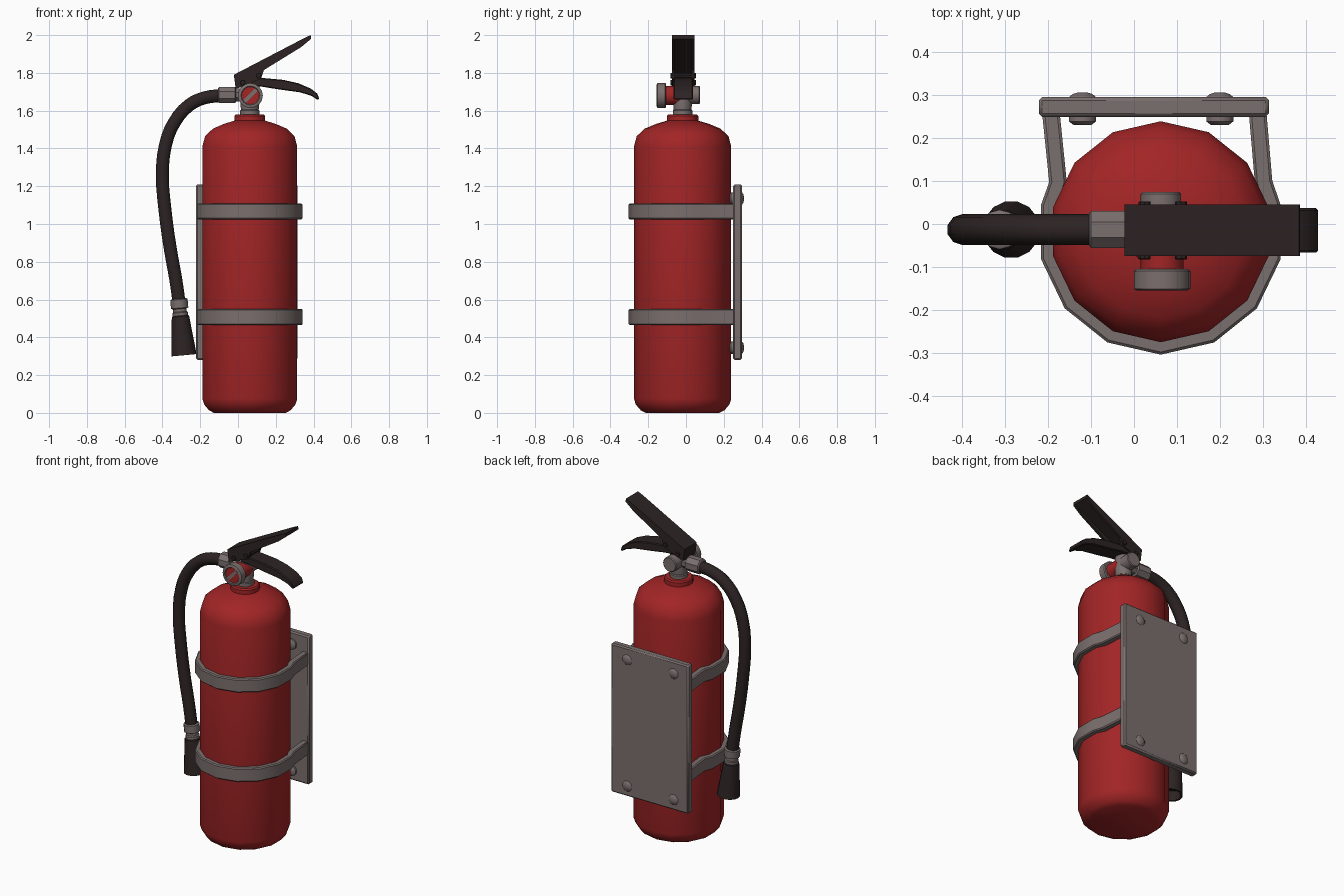
import bpy, bmesh, math
from mathutils import Vector, Matrix

if "Cube" in bpy.data.objects:
    bpy.data.objects.remove(bpy.data.objects["Cube"])


def material(name, rgb):
    m = bpy.data.materials.new(name)
    m.diffuse_color = (*rgb, 1)
    m.use_nodes = True
    m.node_tree.nodes["Principled BSDF"].inputs["Base Color"].default_value = m.diffuse_color
    return m


RED = material("red paint", (0.36, 0.018, 0.019))
GREY = material("warm grey metal", (0.195, 0.16, 0.155))
DARK = material("dark rubber", (0.026, 0.017, 0.017))

CX, CY = 0.0625, -0.018      # tank axis


def finish(name, bm, mat, bevel=0, angle=40):
    bmesh.ops.recalc_face_normals(bm, faces=bm.faces)
    me = bpy.data.meshes.new(name)
    bm.to_mesh(me)
    bm.free()
    me.materials.append(mat)
    ob = bpy.data.objects.new(name, me)
    bpy.context.collection.objects.link(ob)
    if bevel:
        mod = ob.modifiers.new("bevel", "BEVEL")
        mod.width, mod.segments = bevel, 1
        mod.limit_method, mod.angle_limit = "ANGLE", math.radians(50)
    smooth(ob, angle)
    return ob


def smooth(ob, angle):
    bpy.ops.object.select_all(action="DESELECT")
    ob.select_set(True)
    bpy.context.view_layer.objects.active = ob
    bpy.ops.object.shade_smooth_by_angle(angle=math.radians(angle))


def lathe(name, profile, origin, axis, mat, sides=14, phase=math.pi / 2, angle=40):
    """Turn (radius, distance along axis) points around an axis."""
    bm = bmesh.new()
    rings = []
    for r, t in profile:
        rings.append([bm.verts.new((r * math.cos(phase + math.tau * i / sides),
                                    r * math.sin(phase + math.tau * i / sides), t))
                      for i in range(sides)])
    for a, b in zip(rings, rings[1:]):
        for i in range(sides):
            j = (i + 1) % sides
            bm.faces.new((a[i], a[j], b[j], b[i]))
    bm.faces.new(rings[0])
    bm.faces.new(rings[-1])
    axis = Vector(axis)
    if axis.normalized().z < 0.999:
        bm.transform(axis.to_track_quat("Z", "Y").to_matrix().to_4x4())
    bm.transform(Matrix.Translation(origin))
    return finish(name, bm, mat, angle=angle)


def side_extrude(name, profile, y0, y1, mat, bevel=0):
    """Extrude an (x, z) outline along y."""
    bm = bmesh.new()
    f = bm.faces.new([bm.verts.new((x, y0, z)) for x, z in profile])
    new = bmesh.ops.extrude_face_region(bm, geom=[f])["geom"]
    bmesh.ops.translate(bm, vec=(0, y1 - y0, 0),
                        verts=[v for v in new if isinstance(v, bmesh.types.BMVert)])
    return finish(name, bm, mat, bevel)


def strap(name, z0, z1):
    step = math.tau / 14
    arc = [2.5] + list(range(3, 12)) + [11.5]
    path = [Vector((-0.194, 0.262))]
    path += [Vector((CX + 0.266 * math.cos(math.pi / 2 + k * step),
                     CY + 0.266 * math.sin(math.pi / 2 + k * step))) for k in arc]
    path.append(Vector((0.288, 0.262)))
    bm = bmesh.new()
    loops = []
    for i, p in enumerate(path):
        t = (path[min(i + 1, len(path) - 1)] - path[max(i - 1, 0)]).normalized()
        n = Vector((t.y, -t.x)) * 0.0205
        loops.append([bm.verts.new((*(p + n * s), z))
                      for s, z in ((1, z0), (1, z1), (-1, z1), (-1, z0))])
    for a, b in zip(loops, loops[1:]):
        for i in range(4):
            j = (i + 1) % 4
            bm.faces.new((a[i], a[j], b[j], b[i]))
    bm.faces.new(loops[0])
    bm.faces.new(loops[-1])
    return finish(name, bm, GREY, bevel=0.006)


# Tank with rounded base and shoulder, and neck collar
lathe("tank", [(0.195, 0), (0.222, 0.014), (0.248, 0.045), (0.2575, 0.075), (0.2575, 1.41),
               (0.243, 1.465), (0.2, 1.505), (0.14, 1.53), (0.08, 1.548)], (CX, CY, 0), (0, 0, 1), RED,
      angle=50)
lathe("neck_collar", [(0.083, 1.53), (0.083, 1.572), (0.076, 1.58)], (CX, CY, 0), (0, 0, 1), RED)

# Wall plate with four through bolts, and two straps
side_extrude("wall_plate", [(-0.222, 0.28), (0.315, 0.28), (0.315, 1.21), (-0.222, 1.21)],
             0.25, 0.296, GREY, bevel=0.008)
for x in (-0.12, 0.2):
    for z in (0.345, 1.135):
        for y, d in ((0.294, 1), (0.252, -1)):
            lathe("plate_bolt", [(0.033, -0.01), (0.033, 0.002), (0.024, 0.009), (0.01, 0.013)] if d > 0
                  else [(0.033, -0.01), (0.033, 0.013), (0.022, 0.021)],
                  (x, y, z), (0, d, 0), GREY, sides=10)
strap("lower_strap", 0.465, 0.55)
strap("upper_strap", 1.025, 1.108)

# Valve body, side plug and hose connector
lathe("valve_body", [(0.052, 1.57), (0.052, 1.6), (0.047, 1.605), (0.05, 1.64), (0.05, 1.76)],
      (CX, CY, 0), (0, 0, 1), GREY, sides=12)
lathe("side_plug", [(0.047, 0), (0.047, 0.09), (0.042, 0.095)], (CX, -0.02, 1.683), (0, 1, 0), GREY, sides=12)
lathe("hose_connector", [(0.036, 0), (0.036, 0.06), (0.047, 0.065), (0.047, 0.15), (0.04, 0.155)],
      (0.05, -0.013, 1.683), (-1, 0, 0), GREY, sides=8, phase=math.pi / 8)

# Pressure gauge: red stem, grey rim, red dial and needle
lathe("gauge_stem", [(0.05, 0), (0.05, 0.1)], (CX + 0.003, -0.015, 1.68), (0, -1, 0), RED, sides=12)
lathe("gauge_rim", [(0.06, 0.09), (0.066, 0.095), (0.066, 0.136), (0.058, 0.14), (0.05, 0.14), (0.047, 0.132)],
      (CX + 0.003, -0.015, 1.68), (0, -1, 0), GREY, sides=16)
lathe("gauge_dial", [(0.046, 0), (0.046, 0.004)], (CX + 0.003, -0.146, 1.68), (0, -1, 0), RED, sides=16)
gx, gz, c, s = CX + 0.003, 1.68, 0.031, 0.007
side_extrude("gauge_needle", [(gx - c - s, gz - c + s), (gx - c + s, gz - c - s),
                              (gx + c + s, gz + c - s), (gx + c - s, gz + c + s)],
             -0.152, -0.148, GREY)

# Squeeze lever: folded channel made of a top sheet and two side flanges
flange = [(-0.022, 1.79), (0.35, 1.984), (0.385, 2.0), (0.387, 1.98), (0.335, 1.937),
          (0.137, 1.815), (0.122, 1.768), (-0.012, 1.715)]
for y0, y1 in ((-0.075, -0.06), (0.03, 0.045)):
    side_extrude("squeeze_lever_flange", flange, y0, y1, DARK)
side_extrude("squeeze_lever_top", [(-0.022, 1.79), (0.35, 1.984), (0.385, 2.0), (0.387, 1.98),
                                   (0.352, 1.96), (-0.002, 1.776), (0.006, 1.722), (-0.012, 1.715)],
             -0.066, 0.036, DARK)

# Fixed carry handle and hinge pins
side_extrude("carry_handle", [(0.0, 1.735), (0.02, 1.772), (0.13, 1.773), (0.24, 1.763), (0.32, 1.745),
                              (0.385, 1.717), (0.42, 1.69), (0.431, 1.66), (0.42, 1.658), (0.39, 1.678),
                              (0.33, 1.697), (0.22, 1.712), (0.12, 1.728)], -0.067, 0.037, DARK, bevel=0.005)
for x, z in ((0.025, 1.748), (0.11, 1.785)):
    lathe("hinge_pin", [(0.012, -0.068), (0.014, -0.066), (0.014, 0.066), (0.012, 0.068)],
          (x, -0.015, z), (0, 1, 0), DARK, sides=8)

# Hose
cu = bpy.data.curves.new("hose", "CURVE")
cu.dimensions = "3D"
cu.bevel_depth, cu.bevel_resolution, cu.resolution_u = 0.036, 3, 3
cu.use_fill_caps = True
pts = [(-0.08, 1.681), (-0.177, 1.668), (-0.257, 1.63), (-0.336, 1.54), (-0.384, 1.418),
       (-0.4, 1.26), (-0.386, 1.07), (-0.357, 0.86), (-0.33, 0.71), (-0.31, 0.57)]
sp = cu.splines.new("BEZIER")
sp.bezier_points.add(len(pts) - 1)
for bp, (x, z) in zip(sp.bezier_points, pts):
    bp.co = (x, -0.013, z)
    bp.handle_left_type = bp.handle_right_type = "AUTO"
hose = bpy.data.objects.new("hose", cu)
bpy.context.collection.objects.link(hose)
cu.materials.append(DARK)
bpy.ops.object.select_all(action="DESELECT")
hose.select_set(True)
bpy.context.view_layer.objects.active = hose
bpy.ops.object.convert(target="MESH")
smooth(bpy.context.view_layer.objects.active, 50)

# Hose collar and nozzle along one tilted axis
top, aim = Vector((-0.313, -0.013, 0.6)), (0.027, 0, -0.295)
lathe("nozzle_collar", [(0.04, -0.004), (0.046, 0), (0.046, 0.045), (0.036, 0.05), (0.036, 0.065),
                        (0.041, 0.07), (0.041, 0.1)], top, aim, GREY, sides=12)
lathe("nozzle", [(0.04, 0.085), (0.046, 0.09), (0.067, 0.296), (0.056, 0.296), (0.045, 0.24)],
      top, aim, DARK, sides=14)
